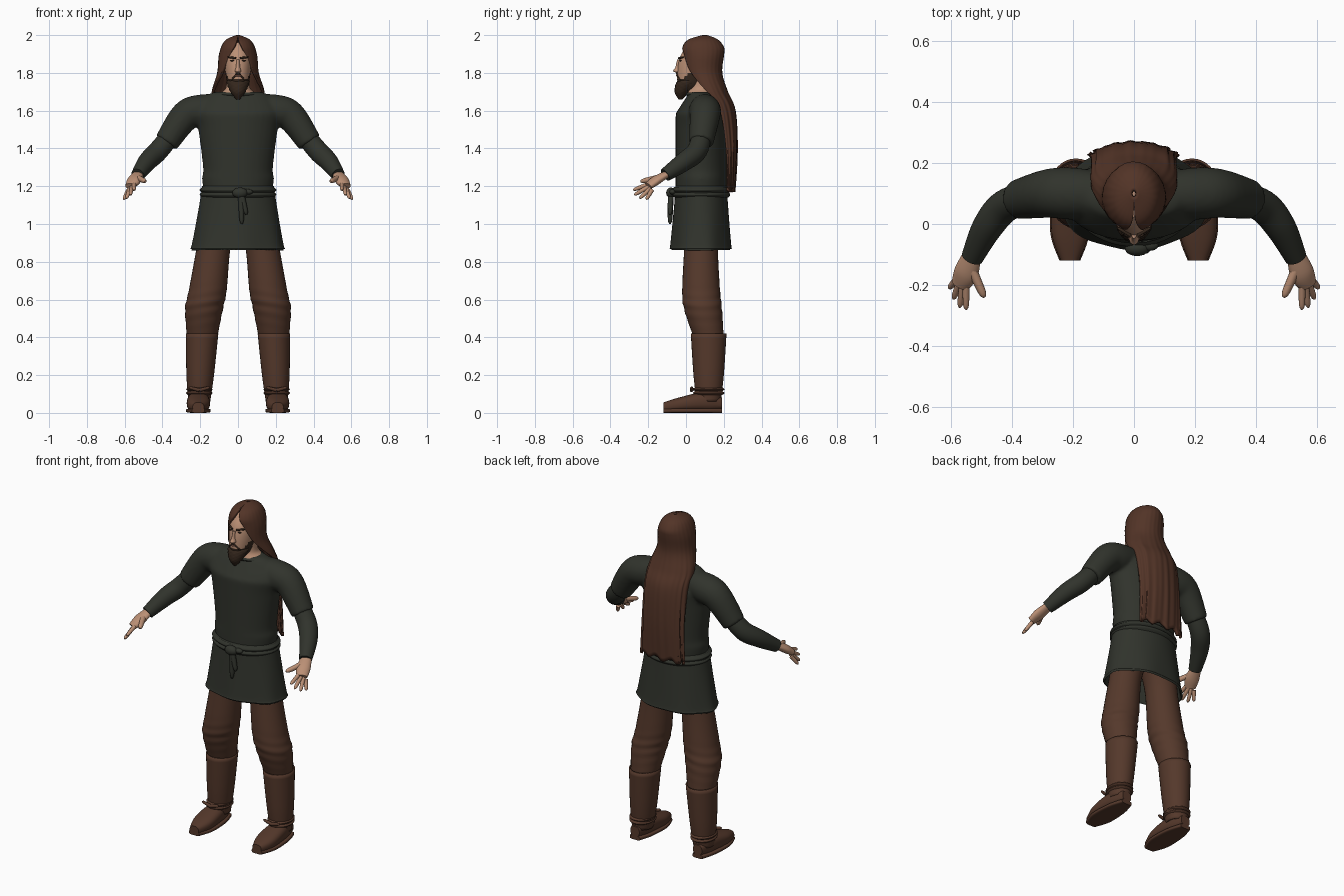
import bpy, bmesh, math
from mathutils import Vector, Matrix

if "Cube" in bpy.data.objects:
    bpy.data.objects.remove(bpy.data.objects["Cube"])


def material(name, *color):
    mat = bpy.data.materials.new(name)
    mat.use_nodes = True
    mat.diffuse_color = (*color, 1)
    mat.node_tree.nodes["Principled BSDF"].inputs["Base Color"].default_value = (*color, 1)
    return mat


CLOTH = material("dark green cloth", .03, .033, .025)
LEATHER = material("brown leather", .09, .04, .024)
HAIR = material("brown hair", .085, .034, .02)
SKIN = material("skin", .5, .28, .18)
BEARD = material("dark beard", .035, .02, .012)
LIP = material("lip", .3, .13, .09)


def clamp(value, low=0, high=1):
    return max(low, min(high, value))


def spline(rings, steps):
    """Smooth the list of rings with a Catmull-Rom curve."""
    smooth = []
    for i in range(len(rings) - 1):
        before, start, end = rings[max(i - 1, 0)], rings[i], rings[i + 1]
        after = rings[min(i + 2, len(rings) - 1)]
        for step in range(steps):
            t = step / steps
            smooth.append([b + t / 2 * (c - a + t * (2*a - 5*b + 4*c - d + t * (3*(b - c) + d - a)))
                           for a, b, c, d in zip(before, start, end, after)])
    return smooth + [list(rings[-1])]


def round_depth(radius, height):
    return radius


def no_gap(height):
    return 0


def add_limb(bm, rings, axis=None, depth=round_depth, gap=no_gap, warp=None,
             sides=32, steps=6, power=2, caps=True):
    """Skin rings of (x, y, z, half width); a gap leaves the front of a ring open."""
    path = spline(rings, steps)
    centres = [Vector(ring[:3]) for ring in path]
    closed = gap is no_gap
    spans = sides if closed else sides - 1
    loops = []
    for i, (centre, ring) in enumerate(zip(centres, path)):
        across, back = Vector((1, 0, 0)), Vector((0, 1, 0))
        if axis == "y":
            back = Vector((0, 0, 1))
        elif axis is None:
            along = centres[min(i + 1, len(path) - 1)] - centres[max(i - 1, 0)]
            across = along.cross(Vector((0, .1, 1))).normalized()
            back = across.cross(along).normalized()
        radius, height = ring[3], centre.z
        opening = gap(height)
        loop = []
        for k in range(sides):
            angle = opening + (math.tau - 2 * opening) * k / spans
            sine, cosine = (math.copysign(abs(value) ** (2 / power), value)
                            for value in (math.sin(angle), -math.cos(angle)))
            point = centre + across * sine * radius + back * cosine * depth(radius, height)
            loop.append(bm.verts.new(warp(point, centre, angle) if warp else point))
        loops.append(loop)
    for lower, upper in zip(loops, loops[1:]):
        for k in range(spans):
            j = (k + 1) % sides
            bm.faces.new((lower[k], lower[j], upper[j], upper[k]))
    if caps and closed:
        bm.faces.new(loops[0])
        bm.faces.new(loops[-1])


def finish(name, bm, mat, mirror=False, thickness=0):
    bmesh.ops.recalc_face_normals(bm, faces=bm.faces)
    mesh = bpy.data.meshes.new(name)
    bm.to_mesh(mesh)
    bm.free()
    mesh.materials.append(mat)
    ob = bpy.data.objects.new(name, mesh)
    bpy.context.collection.objects.link(ob)
    bpy.ops.object.select_all(action="DESELECT")
    ob.select_set(True)
    bpy.context.view_layer.objects.active = ob
    bpy.ops.object.shade_smooth_by_angle(angle=math.radians(50))
    if thickness:
        ob.modifiers.new("thickness", "SOLIDIFY").thickness = thickness
    if mirror:
        ob.modifiers.new("mirror", "MIRROR").use_mirror_merge = False
    return ob


def limb(name, mat, rings, mirror=False, thickness=0, **shape):
    bm = bmesh.new()
    add_limb(bm, rings, **shape)
    return finish(name, bm, mat, mirror, thickness)


def column(widths, y, x=0):
    """Turn {height: half width} into upright rings."""
    return [(x, y, z, width) for z, width in widths.items()]


def band(name, mat, centre, radius, cord, stretch, mirror=False):
    x, y, z = centre
    limb(name, mat, column({z - cord: radius, z: radius + cord, z + cord: radius}, y, x), mirror,
         axis="z", depth=lambda r, height: r * stretch, caps=False, sides=48)


def ball(name, mat, centre, size, mirror=False):
    bm = bmesh.new()
    bmesh.ops.create_uvsphere(bm, u_segments=20, v_segments=12, radius=1,
                              matrix=Matrix.LocRotScale(Vector(centre), None, Vector(size)))
    return finish(name, bm, mat, mirror)


def tapered(name, mat, base, tip, radius, mirror=True):
    base, tip = Vector(base), Vector(tip)
    limb(name, mat, [(*base, radius), (*base.lerp(tip, .8), radius * .8), (*tip, radius * .3)], mirror, sides=12)


# Tunic body and short sleeves, fused into one surface
def chest_depth(radius, height):
    return min(.135, .06 + .65 * (1.7 - height))


bm = bmesh.new()
add_limb(bm, column({1.16: .18, 1.24: .19, 1.3: .185, 1.5: .21, 1.6: .23, 1.68: .165, 1.7: .115}, y=.08),
         axis="z", depth=chest_depth)
sleeve = [(.1, .1, 1.62, .07), (.2, .1, 1.6, .085), (.28, .1, 1.57, .08), (.38, .08, 1.43, .065)]
for side in (1, -1):
    add_limb(bm, [(side * x, y, z, radius) for x, y, z, radius in sleeve])
tunic = finish("tunic", bm, CLOTH)
fuse = tunic.modifiers.new("fuse", "REMESH")
fuse.voxel_size = .01
fuse.use_smooth_shade = True
tunic.modifiers.new("soften", "SMOOTH").iterations = 5


# Tunic skirt with soft folds
def folds(point, centre, angle):
    strength = clamp(1.1 - centre.z) * .08
    return centre + (point - centre) * (1 + strength * math.sin(7 * angle + 1))


limb("tunic_skirt", CLOTH, column({1.2: .19, 1.1: .205, .9: .24, .87: .25}, y=.08), thickness=.012,
     axis="z", depth=lambda r, height: r / 2 + .04, warp=folds, sides=64, caps=False)

# Rope belt with knot and hanging ends
for position, height in (("upper", 1.18), ("lower", 1.155)):
    band(f"{position}_belt_cord", CLOTH, (0, .08, height), .187, .016, .76)
ball("belt_knot", CLOTH, (.01, -.08, 1.165), (.04, .025, .028))
ball("belt_loop", CLOTH, (.05, -.07, 1.17), (.03, .018, .015))
for length, x, height in (("long", .02, 1), ("short", .045, 1.05)):
    tapered(f"{length}_belt_end", CLOTH, (.015, -.08, 1.17), (x, -.085, height), .016, mirror=False)

# Fitted under-sleeves
limb("under_sleeve", CLOTH, [(.33, .09, 1.5, .05), (.42, .06, 1.39, .054), (.48, -.01, 1.33, .05),
                             (.53, -.11, 1.26, .036)], mirror=True)

# Hands, with the fingers fanned from index to little finger
limb("palm", SKIN, [(.53, -.1, 1.265, .03), (.55, -.16, 1.23, .04), (.57, -.2, 1.2, .03)], mirror=True,
     depth=lambda r, height: r * .6)
for i, finger in enumerate(("index", "middle", "ring", "little")):
    fan = i / 3
    base = Vector((.55, -.2, 1.21)).lerp(Vector((.58, -.18, 1.18)), fan)
    reach = Vector((0, -.08, -.03)).lerp(Vector((.025, -.03, -.05)), fan)
    tapered(f"{finger}_finger", SKIN, base, base + reach * (1 + .3 * math.sin(math.pi * fan)), .012)
tapered("thumb", SKIN, (.53, -.15, 1.245), (.49, -.24, 1.225), .016)


# Trousers, wrinkled at the knee
def wrinkles(point, centre, angle):
    strength = clamp(1 - abs(centre.z - .56) * 7) * .02
    return centre + (point - centre) * (1 + strength * math.sin(centre.z * 110 + 2 * math.sin(angle)))


limb("trouser_leg", LEATHER, [(.1, .09, 1, .1), (.13, .08, .87, .09), (.16, .08, .65, .1), (.18, .09, .55, .1),
                              (.19, .12, .4, .08)], mirror=True, axis="z", steps=12, warp=wrinkles)

# Boot shafts with an open rim
limb("boot_shaft", LEATHER, [(.19, .12, .42, .086), (.2, .12, .2, .073), (.205, .12, .06, .058)], mirror=True,
     thickness=.008, axis="z", depth=lambda r, height: r * 1.1, caps=False)

# Shoes and soles, heel to toe
shoe = [(.21, .19, .05, .03), (.21, .1, .06, .055), (.21, -.03, .045, .06), (.21, -.12, .03, .03)]
limb("shoe", LEATHER, shoe, mirror=True, axis="y", power=2.5, depth=lambda r, height: min(r, height * .85))
limb("sole", LEATHER, [(x, y, .012, radius + .004) for x, y, z, radius in shoe], mirror=True,
     axis="y", power=4, depth=lambda r, height: height)

# Ankle lacing with a bow
for position, height in (("upper", .125), ("lower", .105)):
    band(f"{position}_ankle_lace", LEATHER, (.205, .12, height), .06, .01, 1.2, mirror=True)
for side, x in (("inner", .15), ("outer", .26)):
    tapered(f"{side}_lace_end", LEATHER, (.205, .03, .12), (x, .03, .135), .01)

# Neck inside the open collar
limb("neck", SKIN, column({1.8: .06, 1.72: .065, 1.69: .1, 1.66: .11}, y=.08), axis="z",
     depth=lambda r, height: min(r, .072))
band("collar_rim", CLOTH, (0, .08, 1.687), .11, .01, .67)

# Head, bearded along the jaw
head = limb("head", SKIN, [(0, .02, 1.7, .03), (0, .03, 1.74, .055), (0, .05, 1.83, .07), (0, .07, 1.9, .07),
                           (0, .09, 1.96, .05)], axis="z", depth=lambda r, height: r * 1.35)
head.data.materials.append(BEARD)
for face in head.data.polygons:
    sideburn = max(0, abs(face.center.x) - .045) * 2
    face.material_index = int(face.center.z < 1.76 + sideburn)


def curls(point, centre, angle):
    return centre + (point - centre) * (1 + .06 * math.sin(9 * angle) * math.sin(centre.z * 330))


limb("beard", BEARD, [(0, -.03, 1.66, .01), (0, -.02, 1.7, .04), (0, .01, 1.75, .06), (0, .03, 1.77, .05)],
     axis="z", steps=9, warp=curls)

# Facial features
limb("nose", SKIN, [(0, -.035, 1.87, .008), (0, -.04, 1.83, .011), (0, -.043, 1.81, .017), (0, -.035, 1.8, .01)],
     axis="z", depth=lambda r, height: r * 1.5)
ball("mouth", LIP, (0, -.045, 1.785), (.02, .008, .005))
ball("eye", BEARD, (.03, -.029, 1.865), (.012, .006, .004), mirror=True)
tapered("eyebrow", BEARD, (.012, -.037, 1.878), (.055, -.012, 1.884), .006)
tapered("moustache", BEARD, (.003, -.048, 1.797), (.037, -.03, 1.76), .006)


# Long hair, open around the face and falling down the back
def strands(point, centre, angle):
    fall = clamp(2 * (1.8 - centre.z))
    ripple = .005 * math.sin(26 * angle) + .05 * fall * math.sin(17 * angle) * math.sin(3 * angle + 1)
    ragged = Vector((0, 0, .012 * fall * math.sin(9 * angle)))
    return centre + (point - centre) * (1 + ripple) + ragged


def face_opening(height):
    return math.radians(clamp(25 + 270 * (1.9 - height), 0, 90))


def hair_depth(radius, height):
    return min(radius * 1.25, .04 + (height - 1.18) / 10)


limb("long_hair", HAIR, [(0, .1, 2, .01), (0, .09, 1.97, .07), (0, .09, 1.9, .1), (0, .09, 1.8, .11),
                         (0, .13, 1.7, .14), (0, .18, 1.6, .14), (0, .21, 1.4, .14), (0, .22, 1.18, .15)],
     thickness=.015, axis="z", depth=hair_depth, gap=face_opening, warp=strands, sides=96)
